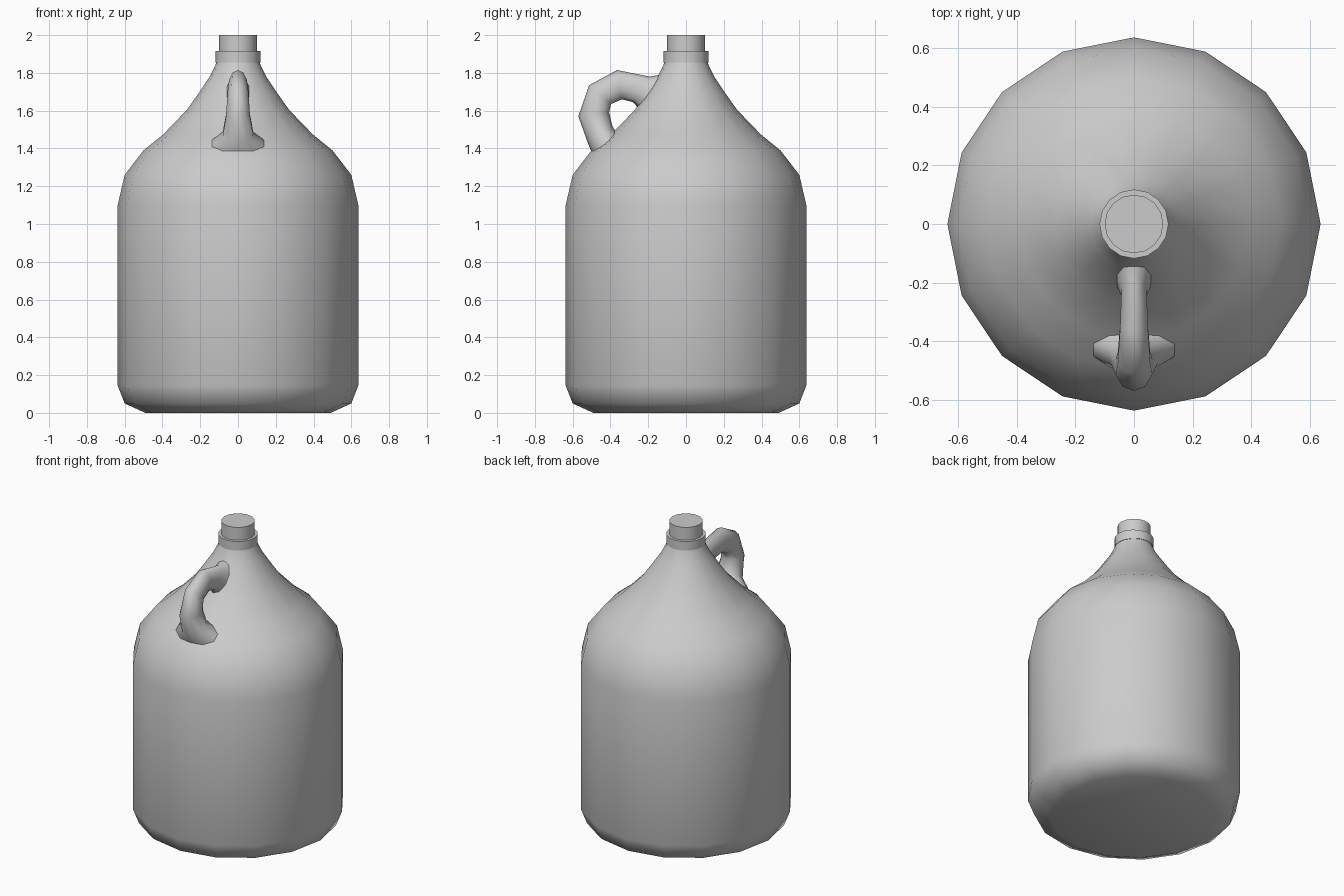
import bpy, bmesh, math
from mathutils import Vector

cube = bpy.data.objects.get("Cube")
if cube:
    bpy.data.objects.remove(cube, do_unlink=True)

GREY = (0.6, 0.6, 0.6, 1)
grey = bpy.data.materials.new("plain grey")
grey.use_nodes = True
grey.diffuse_color = GREY
grey.node_tree.nodes["Principled BSDF"].inputs["Base Color"].default_value = GREY


def loft(name, rings):
    """Skin closed rings of equal length and cap both ends."""
    bm = bmesh.new()
    loops = [[bm.verts.new(p) for p in ring] for ring in rings]
    n = len(loops[0])
    for a, b in zip(loops, loops[1:]):
        for i in range(n):
            j = (i + 1) % n
            bm.faces.new((a[i], a[j], b[j], b[i]))
    bm.faces.new(loops[0][::-1])
    bm.faces.new(loops[-1])
    bmesh.ops.recalc_face_normals(bm, faces=bm.faces[:])
    mesh = bpy.data.meshes.new(name)
    bm.to_mesh(mesh)
    bm.free()
    mesh.materials.append(grey)
    obj = bpy.data.objects.new(name, mesh)
    bpy.context.collection.objects.link(obj)
    bpy.ops.object.select_all(action='DESELECT')
    obj.select_set(True)
    bpy.context.view_layer.objects.active = obj
    bpy.ops.object.shade_smooth_by_angle(angle=math.radians(60))
    return obj


def turned(name, profile, sides=16):
    """Revolve (radius, height) points around z."""
    angles = [math.tau * i / sides for i in range(sides)]
    return loft(name, [[(r * math.cos(a), r * math.sin(a), z) for a in angles]
                       for r, z in profile])


# Jug body with rounded base, shoulder and tapering neck
turned("jug_body", [
    (0.49, 0), (0.60, 0.05), (0.637, 0.145), (0.637, 1.10), (0.60, 1.26),
    (0.50, 1.39), (0.395, 1.475), (0.27, 1.605), (0.21, 1.69),
    (0.15, 1.78), (0.12, 1.84), (0.107, 1.88)])

# Collar around the mouth, and the stopper in it
turned("neck_collar", [(0.118, 1.855), (0.118, 1.915)])
turned("stopper", [(0.1, 1.88), (0.1, 2.0)])

# Finger loop: outer (y, z), inner (y, z), half width; ends flare into the body
sections = [
    ((-0.06, 1.79), (-0.20, 1.58), 0.08),
    ((-0.14, 1.79), (-0.25, 1.61), 0.06),
    ((-0.19, 1.78), (-0.28, 1.645), 0.045),
    ((-0.365, 1.815), (-0.34, 1.66), 0.05),
    ((-0.513, 1.735), (-0.397, 1.635), 0.058),
    ((-0.57, 1.57), (-0.407, 1.59), 0.066),
    ((-0.52, 1.43), (-0.39, 1.52), 0.085),
    ((-0.50, 1.38), (-0.37, 1.485), 0.14),
    ((-0.47, 1.34), (-0.33, 1.45), 0.17)]
rings = []
for outer, inner, half in sections:
    out, inn = Vector((0, *outer)), Vector((0, *inner))
    mid, arm = (out + inn) / 2, (out - inn) / 2
    rings.append([mid + arm * math.cos(a) + Vector((half * math.sin(a), 0, 0))
                  for a in (math.tau * i / 10 for i in range(10))])
loft("finger_handle", rings)
